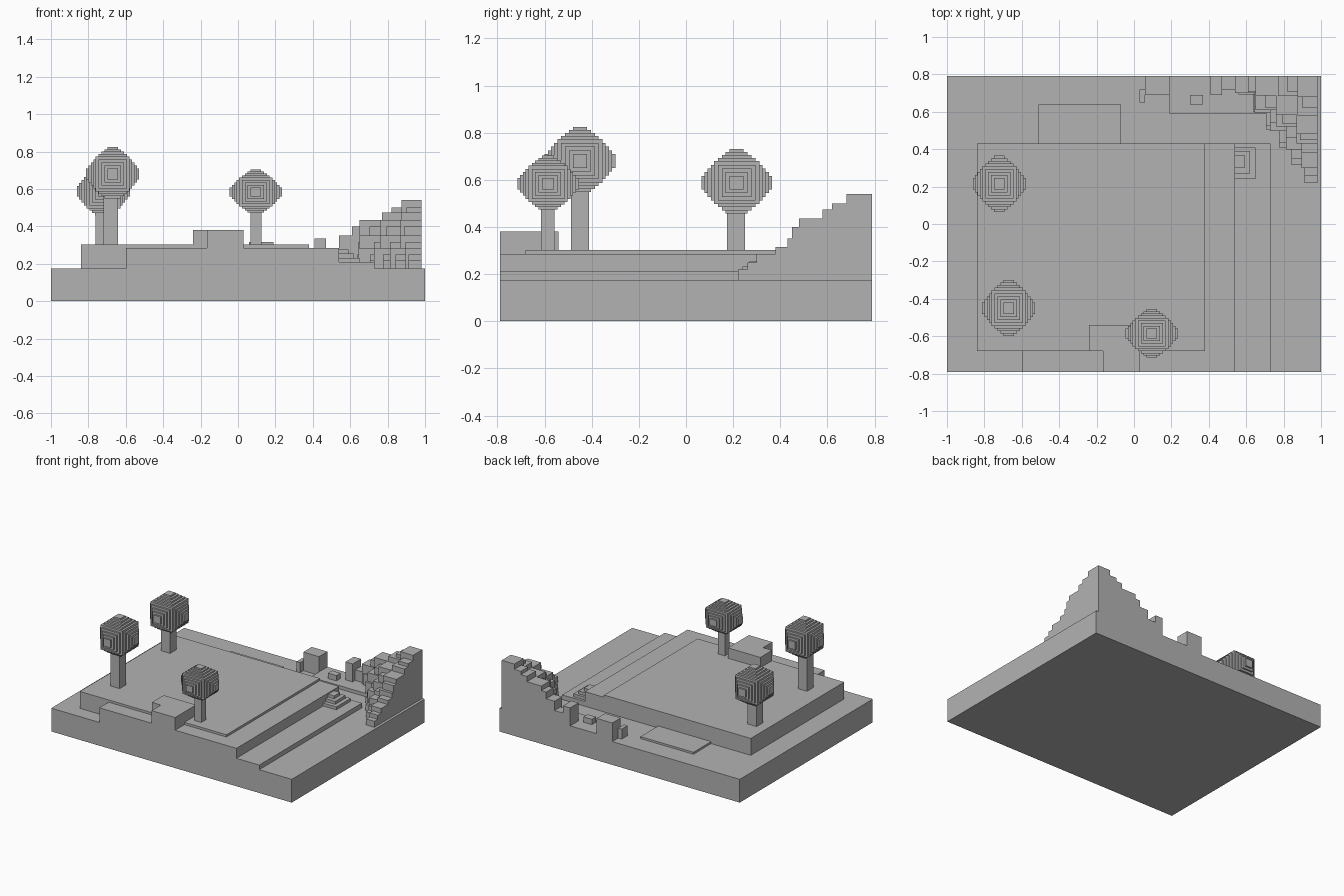
import bpy
import bmesh
from mathutils import Matrix, Vector

cube = bpy.data.objects.get("Cube")
if cube:
    bpy.data.objects.remove(cube, do_unlink=True)

# One plain grey for everything
GREY = (0.45, 0.45, 0.45, 1.0)
grey = bpy.data.materials.new("plain_grey")
grey.use_nodes = True
grey.diffuse_color = GREY
grey.node_tree.nodes["Principled BSDF"].inputs["Base Color"].default_value = GREY

BACK, RIM, GROUND = 0.79, 0.98, 0.175


def make_boxes(name, boxes):
    """One object from axis-aligned boxes (x0, x1, y0, y1, z0, z1)."""
    bm = bmesh.new()
    for x0, x1, y0, y1, z0, z1 in boxes:
        centre = Vector((x0 + x1, y0 + y1, z0 + z1)) / 2
        size = Matrix.Diagonal((x1 - x0, y1 - y0, z1 - z0, 1))
        bmesh.ops.create_cube(bm, size=1, matrix=Matrix.Translation(centre) @ size)
    mesh = bpy.data.meshes.new(name)
    bm.to_mesh(mesh)
    bm.free()
    mesh.materials.append(grey)
    obj = bpy.data.objects.new(name, mesh)
    bpy.context.collection.objects.link(obj)
    return obj


def centred(c, half):
    return [v for p, h in zip(c, half) for v in (p - h, p + h)]


# Ground and raised lawn
make_boxes("ground_slab", [(-1, 1, -BACK, BACK, 0, GROUND)])
make_boxes("plateau", [(-0.6, 0.54, -BACK, 0.43, GROUND, 0.285),
                       (-0.84, -0.6, -0.68, 0.43, GROUND, 0.285)])
make_boxes("upper_lawn", [(-0.84, 0.38, -0.68, 0.43, 0.285, 0.302)])
make_boxes("low_path", [(0.54, 0.73, -BACK, 0.43, GROUND, 0.21)])
make_boxes("back_patio", [(-0.51, -0.07, 0.43, 0.64, GROUND, 0.19)])

# L-shaped block at the front edge
make_boxes("front_block", [(-0.165, 0.03, -BACK, -0.54, 0.285, 0.38),
                           (-0.24, -0.165, -0.68, -0.54, 0.302, 0.38)])

# Small steps between the path and the plateau
make_boxes("side_steps", [(0.54, 0.65 - 0.03 * i, 0.24 + 0.03 * i, 0.41 - 0.02 * i,
                           0.21, 0.232 + 0.022 * i) for i in range(3)])

# Terraced hill in the back corner: height, left end, front end of each level
levels = [(0.22, 0.57, 0.22), (0.25, 0.57, 0.26), (0.285, 0.56, 0.3),
          (0.315, 0.56, 0.38), (0.35, 0.54, 0.43), (0.4, 0.61, 0.45),
          (0.435, 0.65, 0.48), (0.475, 0.77, 0.58), (0.5, 0.82, 0.62),
          (0.54, 0.875, 0.68)]
hill = []
for top, left, front in levels:
    steps = max(1, round((BACK - front) / 0.09))
    for i in range(steps):
        hill.append((left + (RIM - left) * i / steps, RIM,
                     BACK - (BACK - front) * (i + 1) / steps, BACK, GROUND, top))
make_boxes("terraced_hill", hill)
make_boxes("hill_foot", [(0.19, RIM, 0.59, BACK, GROUND, 0.2)])

# Loose rocks along the back edge
make_boxes("back_rocks", [(0.06, 0.19, 0.69, BACK, GROUND, 0.315),
                          (0.03, 0.06, 0.65, 0.72, GROUND, 0.25),
                          (0.3, 0.37, 0.64, 0.69, 0.2, 0.24),
                          (0.41, 0.47, 0.69, BACK, 0.2, 0.335),
                          (0.47, 0.54, 0.72, BACK, 0.2, 0.28)])


def make_tree(name, trunk, half_width, centre, radii):
    x, y = trunk
    make_boxes(name + "_trunk", [(x - half_width, x + half_width, y - half_width,
                                  y + half_width, 0.29, centre[2])])
    # Stepped ball: boxes stretched along each axis in turn
    crown = []
    for i in range(5):
        thin, tall = 0.2 + 0.11 * i, 1 - 0.09 * i
        for axis in range(3):
            half = [r * (tall if k == axis else thin) for k, r in enumerate(radii)]
            crown.append(centred(centre, half))
    make_boxes(name + "_crown", crown)


make_tree("front_left_tree", (-0.68, -0.45), 0.038, (-0.67, -0.45, 0.68), (0.142, 0.15, 0.145))
make_tree("front_tree", (0.097, -0.587), 0.029, (0.095, -0.585, 0.583), (0.14, 0.13, 0.12))
make_tree("back_tree", (-0.725, 0.213), 0.038, (-0.72, 0.215, 0.588), (0.142, 0.15, 0.143))
